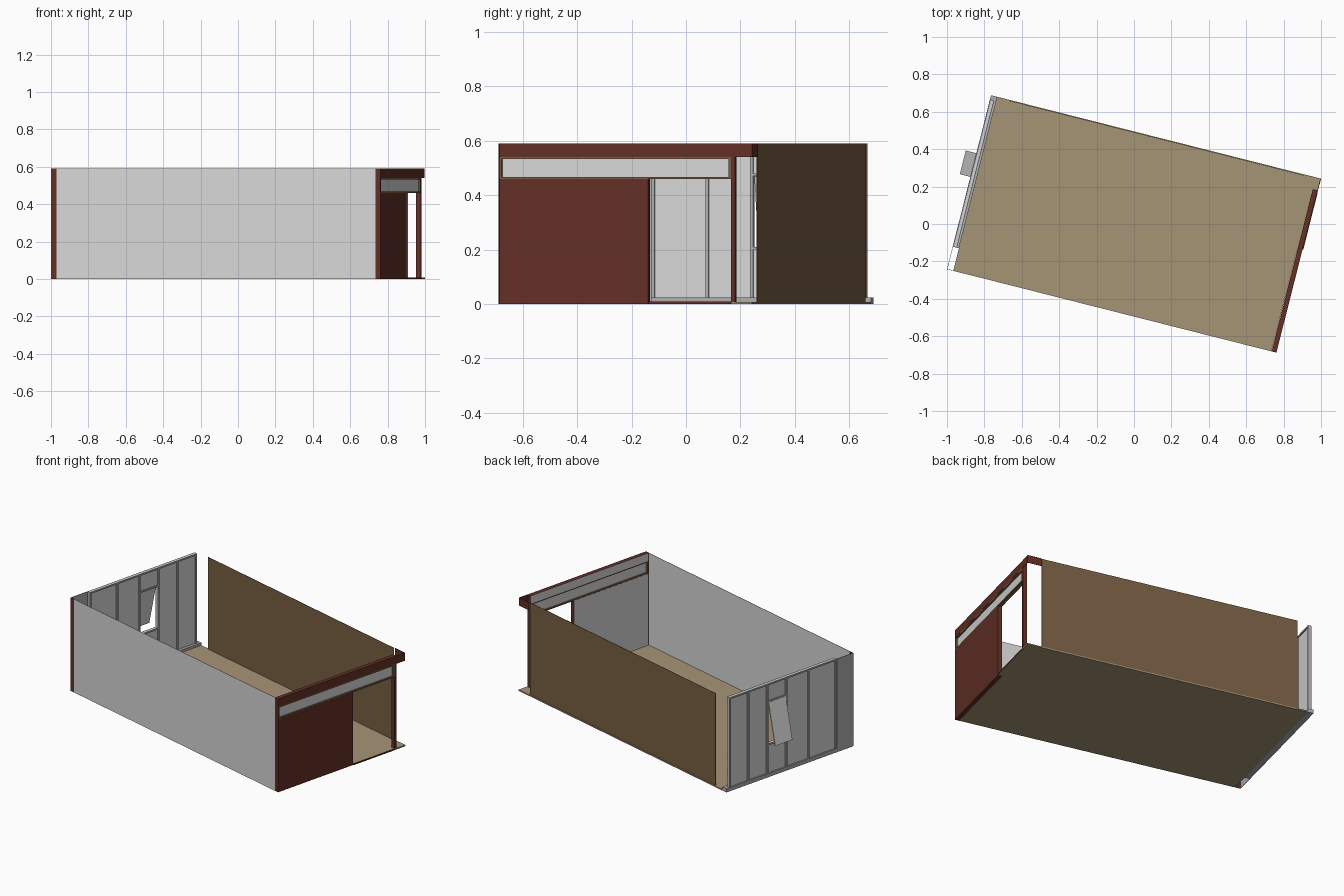
import bpy, bmesh, math
from mathutils import Matrix, Vector

if "Cube" in bpy.data.objects:
    bpy.data.objects.remove(bpy.data.objects["Cube"])

ROT = Matrix.Rotation(math.radians(-14.2), 4, 'Z')   # whole room is turned in plan


def material(name, rgb):
    m = bpy.data.materials.new(name)
    m.diffuse_color = (*rgb, 1)
    m.use_nodes = True
    m.node_tree.nodes["Principled BSDF"].inputs["Base Color"].default_value = m.diffuse_color
    return m


WHITE = material("white wall", (0.68, 0.68, 0.68))
GREY = material("grey trim", (0.43, 0.43, 0.43))
RED = material("dark red brown", (0.125, 0.029, 0.019))
BROWN = material("brown wall", (0.19, 0.115, 0.055))
TAN = material("tan floor", (0.38, 0.295, 0.18))


def box(name, u, v, z, mat, inner=None, tilt=None):
    """Box in room axes; 'inner' colours faces that look west, into the room."""
    bm = bmesh.new()
    bmesh.ops.create_cube(bm, size=1)
    size = Vector((u[1] - u[0], v[1] - v[0], z[1] - z[0]))
    mid = Vector((u[1] + u[0], v[1] + v[0], z[1] + z[0])) / 2
    bm.transform(Matrix.Translation(mid) @ Matrix.Diagonal((*size, 1)))
    if inner:
        for f in bm.faces:
            f.material_index = int(f.normal.x < -0.5)
    if tilt:                                          # swing about the top edge
        p = Matrix.Translation((mid.x, 0, z[1]))
        bm.transform(p @ Matrix.Rotation(tilt, 4, 'Y') @ p.inverted())
    bm.transform(ROT)
    me = bpy.data.meshes.new(name)
    bm.to_mesh(me)
    bm.free()
    me.materials.append(mat)
    if inner:
        me.materials.append(inner)
    ob = bpy.data.objects.new(name, me)
    bpy.context.collection.objects.link(ob)
    return ob


H = 0.59

# Floor: main slab plus the strip passing through the doorway
box("floor", (-0.8755, 0.88), (-0.478, 0.48), (0, 0.008), TAN)
box("floor_doorway", (0.88, 0.91), (0.088, 0.48), (0, 0.008), TAN)
box("door_sill", (0.905, 0.911), (0.088, 0.40), (0, 0.0085), RED)

# Long side walls (thin sheets)
box("south_wall", (-0.88, 0.88), (-0.48, -0.478), (0, H), WHITE)
box("south_wall_west_edge", (-0.91, -0.88), (-0.48, -0.478), (0, H), RED)
box("south_wall_east_edge", (0.88, 0.908), (-0.48, -0.478), (0, H), RED)
box("north_wall", (-0.81, 0.8165), (0.4735, 0.4755), (0, H), BROWN)

# East front: wall, post, beam and fascia return
E = (0.881, 0.907)
box("east_wall", E, (-0.478, 0.086), (0, 0.46), RED, WHITE)
box("door_post", E, (0.40, 0.415), (0, 0.54), RED)
box("east_beam", E, (-0.478, 0.415), (0.54, H), RED, WHITE)
box("fascia_extension", (0.906, 0.908), (0.415, 0.48), (0.54, H), RED)
box("fascia_return", (0.82, 0.908), (0.478, 0.48), (0.54, H), RED)

# Transom window above the door
box("transom_glass", (0.892, 0.896), (-0.478, 0.40), (0.46, 0.54), WHITE)
for name, v, z in (("bottom", (-0.478, 0.40), (0.459, 0.467)),
                   ("top", (-0.478, 0.40), (0.532, 0.54)),
                   ("south", (-0.478, -0.469), (0.467, 0.532)),
                   ("north", (0.391, 0.40), (0.467, 0.532))):
    box("transom_frame_" + name, (0.882, 0.906), v, z, BROWN)

# West wall: sheets around the window opening
W = (-0.902, -0.893)
WS, WN = 0.03, 0.16
box("west_panel_north", W, (WN, 0.457), (0.02, H), WHITE)
box("west_panel_south", W, (-0.355, WS), (0.02, H), WHITE)
box("west_panel_above", W, (WS, WN), (0.47, H), WHITE)
box("west_panel_below", W, (WS, WN), (0.02, 0.21), WHITE)
box("west_corner", (-0.91, -0.908), (-0.48, -0.355), (0, H), GREY)

# West wall trim: base rail, top rail and battens
F = (-0.909, -0.887)
box("west_base_rail", (-0.91, -0.8755), (-0.355, 0.48), (0, 0.024), GREY)
box("west_top_rail", F, (-0.355, 0.457), (0.58, H), GREY)
for i, v in enumerate((0.451, 0.31, 0.166, 0.024, -0.145, -0.349)):
    box(f"west_batten_{i}", F, (v - 0.006, v + 0.006), (0.02, 0.58), GREY)
for name, z in (("head", 0.475), ("sill", 0.205)):
    box("window_" + name, F, (WS, WN), (z - 0.005, z + 0.005), GREY)

# Awning window swung outwards at the bottom
box("window_flap", (-0.91, -0.904), (WS, WN), (0.21, 0.47), WHITE, tilt=math.radians(13))
